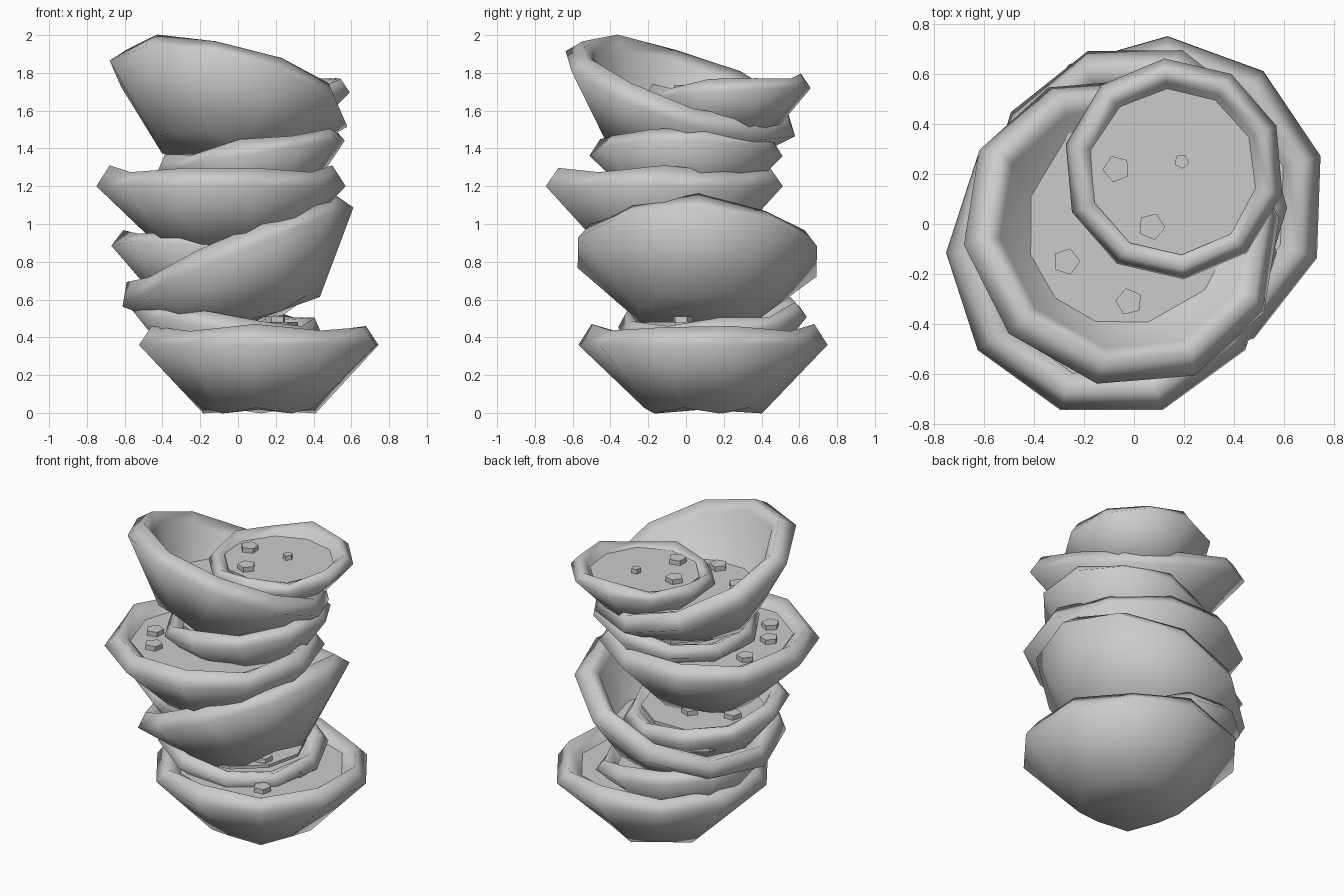
import bpy, bmesh, math, random
from mathutils import Vector, Matrix

if "Cube" in bpy.data.objects:
    bpy.data.objects.remove(bpy.data.objects["Cube"])

random.seed(4)
SIDES = 10
# Bowl profile (radius, height) measured from the widest ring, outside to inside
PROFILE = [(0.31, -0.36), (0.655, 0.0), (0.585, 0.09), (0.515, 0.045), (0.28, -0.28)]


def finish(name, bm, smooth=None):
    bmesh.ops.recalc_face_normals(bm, faces=bm.faces)
    me = bpy.data.meshes.new(name)
    bm.to_mesh(me)
    bm.free()
    ob = bpy.data.objects.new(name, me)
    bpy.context.collection.objects.link(ob)
    if smooth:
        bpy.ops.object.select_all(action='DESELECT')
        ob.select_set(True)
        bpy.context.view_layer.objects.active = ob
        bpy.ops.object.shade_smooth_by_angle(angle=math.radians(smooth))
    return ob


def bowl(name, centre, slope, radius, phase, wave):
    """Ten-sided bowl with a wavy lip; slope is the rise of the rim along x and y."""
    s = radius / 0.65
    normal = Vector((-slope[0], -slope[1], 1)).normalized()
    place = Matrix.Translation(centre) @ Vector((0, 0, 1)).rotation_difference(normal).to_matrix().to_4x4()
    bm = bmesh.new()
    rings = []
    for k, (r, h) in enumerate(PROFILE):
        ring = []
        for i in range(SIDES):
            a = math.radians(phase) + math.tau * i / SIDES
            dz = 0.0
            if k == 0:
                dz = 0.03 * (i % 2)
            elif k == 2:
                dz = wave * math.cos(4 * a)
            ring.append(bm.verts.new(place @ Vector((r * s * math.cos(a), r * s * math.sin(a), h * s + dz))))
        rings.append(ring)
    for lo, hi in zip(rings, rings[1:]):
        for i in range(SIDES):
            j = (i + 1) % SIDES
            bm.faces.new((lo[i], lo[j], hi[j], hi[i]))
    for ring, h in ((rings[0], PROFILE[0][1] + 0.02), (rings[-1], PROFILE[-1][1])):
        c = bm.verts.new(place @ Vector((0, 0, h * s)))
        for i in range(SIDES):
            bm.faces.new((ring[i], ring[(i + 1) % SIDES], c))
    finish(name, bm, 130)


def prism(name, sides, centre, radius, height, turn):
    bm = bmesh.new()
    bmesh.ops.create_cone(bm, cap_ends=True, segments=sides, radius1=radius, radius2=radius,
                          depth=height,
                          matrix=Matrix.Translation(centre) @ Matrix.Rotation(turn, 4, 'Z'))
    finish(name, bm)


# name, widest ring centre, rim slope, radius, phase, level filling (x, y, z, radius), chunk positions
BOWLS = [
    ("bowl_1", (0.11, 0.09, 0.36), (0, 0), 0.655, 16, (0.11, 0.09, 0.39, 0.505),
     [(0.37, 0.09), (0.33, -0.22), (0.0, 0.4)]),
    ("bowl_2", (-0.06, 0.14, 0.48), (-0.15, 0.09), 0.51, 5, (-0.06, 0.14, 0.48, 0.38),
     [(0.2, -0.02), (0.0, -0.1), (-0.25, 0.3)]),
    ("bowl_3", (0.0, 0.06, 0.825), (0.43, -0.04), 0.66, 0, (-0.03, 0.06, 0.725, 0.46),
     [(0.15, 0.15), (0.1, 0.38), (0.0, -0.25)]),
    ("bowl_4", (-0.17, 0.03, 0.83), (-0.11, -0.1), 0.50, 0, (-0.17, 0.03, 0.845, 0.39),
     [(-0.16, 0.18), (-0.40, 0.085), (0.06, 0.1)]),
    ("bowl_5", (-0.09, -0.115, 1.20), (0, 0), 0.655, 0, (-0.09, -0.115, 1.23, 0.505),
     [(-0.44, -0.24), (-0.33, -0.41), (-0.47, 0.05)]),
    ("bowl_6", (0.07, 0.0, 1.36), (0.17, -0.02), 0.51, 12, (0.07, 0.0, 1.37, 0.395),
     [(-0.1, -0.25), (0.2, 0.2), (0.2, -0.2)]),
    ("bowl_7", (-0.05, -0.03, 1.69), (-0.25, -0.33), 0.65, 7, (0.0, 0.02, 1.575, 0.47),
     [(-0.27, -0.15), (-0.02, -0.31)]),
    ("bowl_8", (0.16, 0.22, 1.69), (0.03, 0.07), 0.44, 23, (0.16, 0.22, 1.705, 0.345),
     [(-0.07, 0.22), (0.19, 0.25), (0.07, -0.01)]),
]

for name, centre, slope, radius, phase, (fx, fy, fz, fr), chunks in BOWLS:
    bowl(name, centre, slope, radius, phase, -0.01 if name == "bowl_7" else 0.02)
    # Level filling disc
    prism(name + "_filling", SIDES, (fx, fy, fz - 0.01), fr, 0.02, math.radians(phase - 90))
    # Five-sided floating chunks
    for n, (x, y) in enumerate(chunks):
        size = 0.03 if (name, n) == ("bowl_8", 1) else 0.055
        prism(f"{name}_chunk_{n + 1}", 5, (x, y, fz + 0.01), size, 0.04, random.uniform(0, 1.2))
